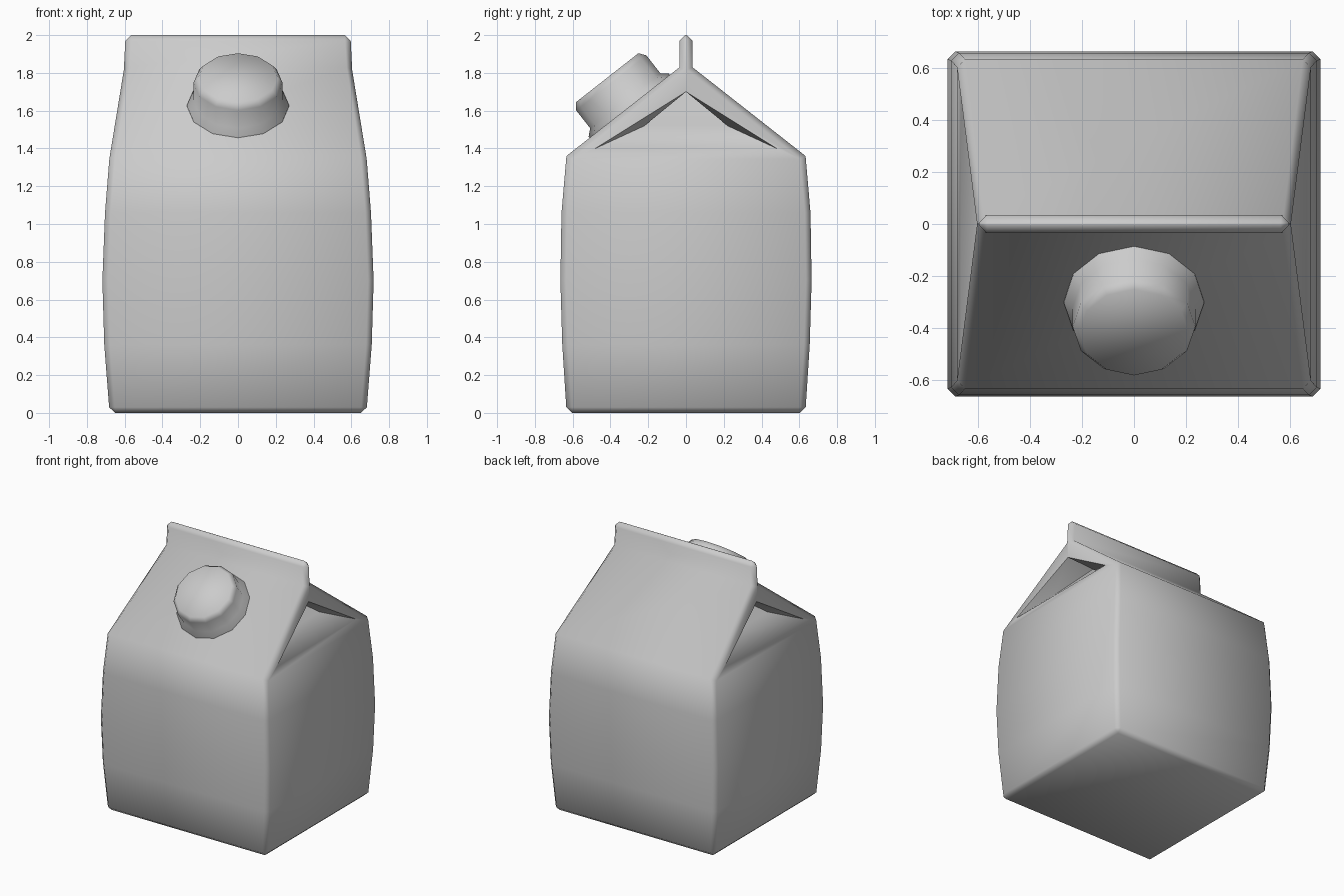
import bpy, bmesh, math
from mathutils import Matrix, Vector

cube = bpy.data.objects.get("Cube")
if cube:
    bpy.data.objects.remove(cube)

grey = bpy.data.materials.new("plain_grey")
grey.use_nodes = True
grey.diffuse_color = (0.6, 0.6, 0.6, 1)
grey.node_tree.nodes["Principled BSDF"].inputs["Base Color"].default_value = (0.6, 0.6, 0.6, 1)


def finish(bm, name, angle):
    mesh = bpy.data.meshes.new(name)
    bm.to_mesh(mesh)
    bm.free()
    mesh.materials.append(grey)
    obj = bpy.data.objects.new(name, mesh)
    bpy.context.collection.objects.link(obj)
    bpy.ops.object.select_all(action='DESELECT')
    obj.select_set(True)
    bpy.context.view_layer.objects.active = obj
    bpy.ops.object.shade_smooth_by_angle(angle=math.radians(angle))
    return obj


# Carton body: bulging walls lofted from rectangular rings
bm = bmesh.new()
corners = [(1, -1), (1, 1), (-1, 1), (-1, -1)]


def ring(x, y, z):
    return [bm.verts.new((sx * x, sy * y, z)) for sx, sy in corners]


def bridge(a, b, sides=(0, 1, 2, 3)):
    for i in sides:
        j = (i + 1) % 4
        bm.faces.new((a[i], a[j], b[j], b[i]))


walls = [ring(*r) for r in ((0.68, 0.632, 0), (0.708, 0.655, 0.36), (0.718, 0.665, 0.7),
                            (0.704, 0.659, 1.06), (0.68, 0.633, 1.36))]
bm.faces.new(walls[0][::-1])
for low, high in zip(walls, walls[1:]):
    bridge(low, high)
eave = walls[-1]

# Sloping roof and the upright sealed fin
fin_low = ring(0.605, 0.034, 1.83)
fin_top = ring(0.595, 0.034, 2.0)
bridge(eave, fin_low, (1, 3))
bridge(fin_low, fin_top)
bm.faces.new(fin_top)

# Folded gable at each end: rim, tucked panel and roof undersides
inner = set()
for s, front, back in ((1, 0, 1), (-1, 3, 2)):
    def pair(x, y, z):
        return [bm.verts.new((s * x, sy * y, z)) for sy in (-1, 1)]
    rim = pair(0.665, 0.48, 1.40)
    fold = pair(0.535, 0.22, 1.52)
    peak = bm.verts.new((s * 0.60, 0, 1.70))
    tuck = bm.verts.new((s * 0.36, 0, 1.70))
    inner.update(rim + fold + [peak, tuck])
    for k, e in enumerate((front, back)):
        bm.faces.new((eave[e], fin_low[e], peak, rim[k]))
        bm.faces.new((rim[k], fold[k], peak))
        bm.faces.new((fold[k], tuck, peak))
    bm.faces.new((fin_low[front], fin_low[back], peak))
    bm.faces.new((eave[front], eave[back], rim[1], rim[0]))
    bm.faces.new((rim[0], rim[1], fold[1], fold[0]))
    bm.faces.new((fold[0], fold[1], tuck))

# Chamfer the sharp outer edges
bmesh.ops.recalc_face_normals(bm, faces=bm.faces)
sharp = [e for e in bm.edges
         if e.calc_face_angle_signed(0) > 1.0 and not inner & set(e.verts)]
bmesh.ops.bevel(bm, geom=sharp, offset=0.03, segments=1, profile=0.5,
                affect='EDGES', clamp_overlap=True)
finish(bm, "carton_body", 60)

# Screw cap: twelve-sided profile turned square to the front slope
normal = Vector((0, -0.617, 0.787))
place = Matrix.Translation((0, -0.30, 1.625)) @ normal.to_track_quat('Z', 'Y').to_matrix().to_4x4()
bm = bmesh.new()
loops = []
for radius, height in ((0.27, -0.02), (0.27, 0.005), (0.236, 0.035), (0.236, 0.155), (0.21, 0.19)):
    loops.append([bm.verts.new((radius * math.cos(a), radius * math.sin(a), height))
                  for a in (math.tau * i / 12 for i in range(12))])
for low, high in zip(loops, loops[1:]):
    for i in range(12):
        j = (i + 1) % 12
        bm.faces.new((low[i], low[j], high[j], high[i]))
bm.faces.new(loops[0][::-1])
bm.faces.new(loops[-1])
bm.transform(place)
finish(bm, "screw_cap", 60)
